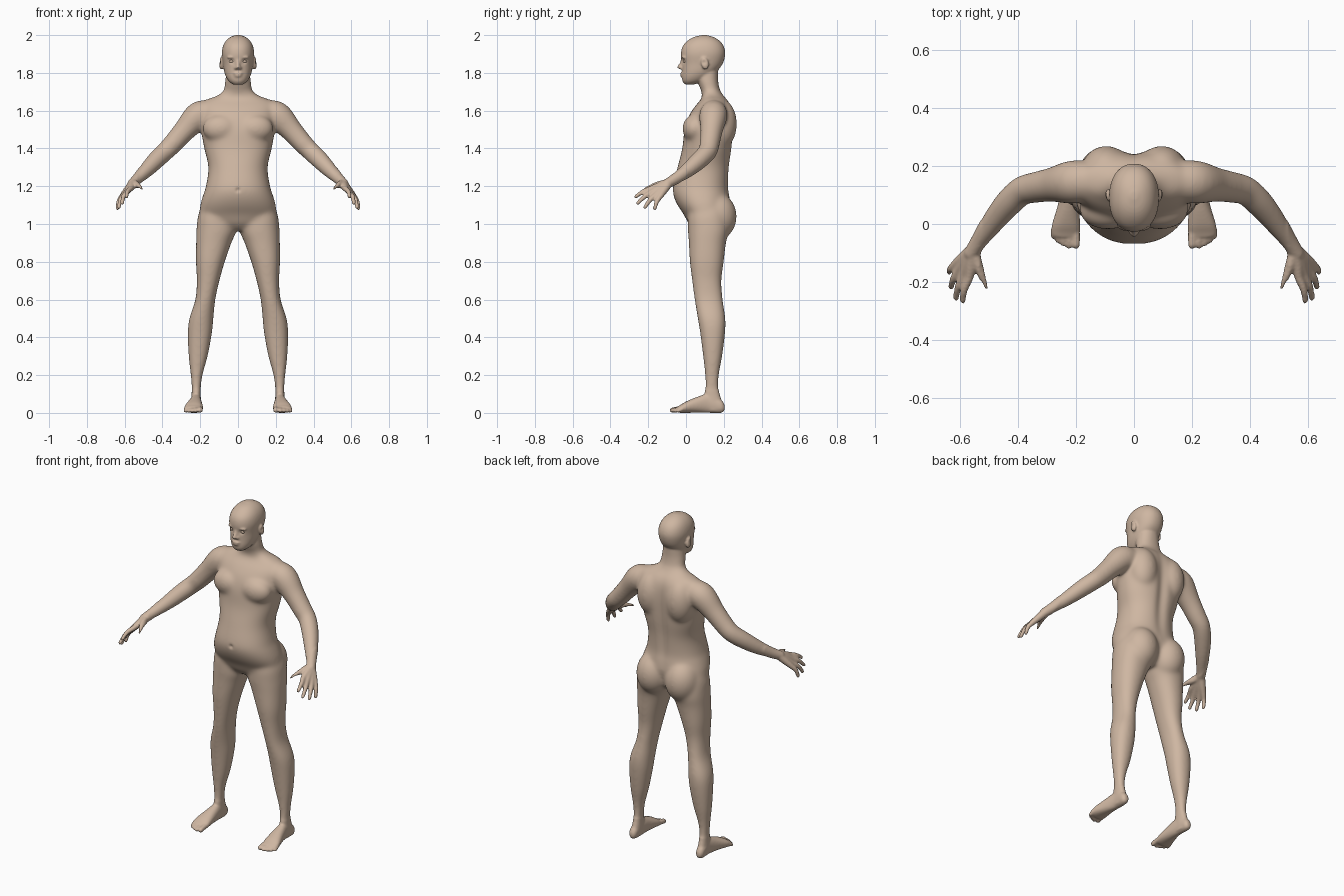
import bpy, bmesh, math
from mathutils import Vector, Matrix

bm = bmesh.new()


def spline(rows, n=5):
    """Catmull-Rom resampling of rows of numbers."""
    out = []
    for i in range(len(rows) - 1):
        a, b, c, d = (rows[max(0, min(len(rows) - 1, i + k))] for k in (-1, 0, 1, 2))
        for s in range(n):
            t = s / n
            out.append([0.5 * (2*q + (r-p)*t + (2*p-5*q+4*r-u)*t*t + (3*q-p-3*r+u)*t**3)
                        for p, q, r, u in zip(a, b, c, d)])
    return out + [list(rows[-1])]


def skin(rings):
    vs = [[bm.verts.new(p) for p in ring] for ring in rings]
    n = len(vs[0])
    for a, b in zip(vs, vs[1:]):
        for i in range(n):
            j = (i + 1) % n
            bm.faces.new((a[i], a[j], b[j], b[i]))
    bm.faces.new(vs[0][::-1])
    bm.faces.new(vs[-1])


def loft(rows, side=1, along='z', power=2.2, n=40):
    """Rows: (position, x0, x1, low, high) as rounded cross-sections."""
    rings = []
    for p, x0, x1, l, h in spline(rows):
        ring = []
        for k in range(n):
            a = 2 * math.pi * k / n
            c, s = math.cos(a), math.sin(a)
            u = (x0+x1)/2 + (x1-x0)/2 * math.copysign(abs(c)**(2/power), c)
            v = (l+h)/2 + (h-l)/2 * math.copysign(abs(s)**(2/power), s)
            ring.append((side*u, v, p) if along == 'z' else (side*u, p, v))
        rings.append(ring)
    skin(rings)


def blob(c, r, side=1, tilt=0):
    m = (Matrix.Translation((side*c[0], c[1], c[2])) @ Matrix.Rotation(tilt, 4, 'X')
         @ Matrix.Diagonal((*r, 1)))
    bmesh.ops.create_uvsphere(bm, u_segments=24, v_segments=16, radius=1, matrix=m)


def tube(rows, side=1, n=20):
    """Rows: (x, y, z, radius); rounded at the far end."""
    pts = spline(rows)
    rings = []
    for i, (x, y, z, r) in enumerate(pts):
        d = Vector(pts[min(i+1, len(pts)-1)][:3]) - Vector(pts[max(i-1, 0)][:3])
        q = d.to_track_quat('Z', 'Y')
        ring = [Vector((x, y, z)) + q @ Vector((r*math.cos(2*math.pi*k/n), r*math.sin(2*math.pi*k/n), 0))
                for k in range(n)]
        rings.append([(side*p.x, p.y, p.z) for p in ring])
    skin(rings)
    blob(pts[-1][:3], (pts[-1][3],) * 3, side)


def sym(z, w, f, b):
    return (z, -w, w, f, b)


# torso and neck
loft([sym(*r) for r in (
    (.965, .06, .05, .18), (1.0, .16, .015, .21), (1.05, .2, -.012, .225), (1.1, .2, -.045, .235),
    (1.15, .186, -.066, .232), (1.2, .17, -.069, .226), (1.3, .157, -.045, .232),
    (1.4, .179, -.02, .245), (1.5, .196, -.008, .252), (1.57, .2, .014, .25),
    (1.62, .205, .045, .24), (1.655, .175, .075, .222), (1.68, .11, .085, .2),
    (1.71, .076, .078, .18), (1.76, .067, .06, .17), (1.82, .06, .05, .17))])

# head
loft([sym(*r) for r in (
    (1.738, .025, -.005, .04), (1.755, .048, -.018, .09), (1.78, .064, -.022, .13),
    (1.81, .074, -.021, .165), (1.85, .08, -.022, .195), (1.9, .086, -.027, .208),
    (1.94, .08, -.018, .2), (1.97, .064, .008, .178), (1.99, .04, .042, .145), (2.0, .012, .085, .11))])

# nose and lips
tube([(0, -.016, 1.875, .008), (0, -.025, 1.85, .009), (0, -.034, 1.831, .012)])
blob((0, -.021, 1.797), (.025, .011, .006))
blob((0, -.02, 1.784), (.021, .011, .006))

for s in (1, -1):
    # nostril, brow, ear
    blob((.012, -.024, 1.826), (.01, .011, .008), s)
    blob((.034, -.008, 1.882), (.024, .016, .007), s)
    blob((.088, .1, 1.85), (.013, .02, .034), s, .2)
    # chest, shoulder blade, buttock
    blob((.09, .045, 1.505), (.098, .064, .075), s)
    blob((.095, .19, 1.53), (.085, .08, .13), s)
    blob((.095, .165, 1.04), (.1, .104, .125), s)

    # leg
    loft([(1.12, .05, .18, .04, .2), (1.05, .02, .21, .012, .22), (.97, .008, .22, .01, .228),
          (.9, .035, .222, .015, .212), (.8, .07, .223, .02, .2), (.7, .098, .218, .032, .188),
          (.6, .12, .226, .045, .195), (.5, .13, .258, .062, .209), (.42, .138, .266, .075, .207),
          (.3, .16, .262, .09, .192), (.2, .187, .251, .1, .175), (.12, .197, .245, .1, .174),
          (.05, .196, .248, .09, .193), (.01, .2, .245, .1, .195)], s)

    # foot and toes
    loft([(.205, .212, .236, .015, .04), (.185, .2, .248, .0, .07), (.12, .195, .25, .0, .1),
          (.06, .19, .264, .001, .085), (0, .185, .282, .0, .06), (-.03, .186, .285, .0, .042),
          (-.045, .192, .28, .004, .034)], s, 'y')
    for x, tip, r in ((.2, -.072, .0145), (.224, -.076, .0105), (.243, -.068, .0105),
                      (.261, -.057, .0105), (.277, -.042, .01)):
        tube([(x, -.02, .022, r), (x, tip + .02, .019, r), (x, tip, r, r)], s)

    # arm
    tube([(.13, .15, 1.59, .06), (.205, .145, 1.575, .076), (.284, .135, 1.494, .06),
          (.345, .125, 1.425, .054), (.385, .115, 1.385, .051), (.43, .075, 1.342, .049),
          (.48, .015, 1.29, .042), (.53, -.055, 1.24, .031), (.56, -.1, 1.213, .026)], s)

    # palm and fingers: knuckle, fingertip
    for k, t in (((.568, -.183, 1.188), (.59, -.265, 1.145)),
                 ((.587, -.175, 1.172), (.613, -.255, 1.11)),
                 ((.603, -.157, 1.156), (.63, -.217, 1.089)),
                 ((.614, -.137, 1.146), (.637, -.165, 1.083))):
        k, t, w = Vector(k), Vector(t), Vector((.555, -.09, 1.218))
        w = w.lerp(k, .08)
        mid = k.lerp(t, .5) + Vector((.006, -.003, .005))
        tube([(*w, .023), (*w.lerp(k, .5), .02), (*k, .0155), (*mid, .0125), (*t, .01)], s)
    # thumb
    tube([(.552, -.1, 1.215, .022), (.535, -.145, 1.208, .019), (.52, -.185, 1.2, .014),
          (.508, -.222, 1.185, .011)], s)

# fuse every part into one skin
bmesh.ops.recalc_face_normals(bm, faces=bm.faces)
mesh = bpy.data.meshes.new("body")
bm.to_mesh(mesh)
bm.free()
body = bpy.data.objects.new("body", mesh)
bpy.context.collection.objects.link(body)
mod = body.modifiers.new("fuse", 'REMESH')
mod.mode = 'VOXEL'
mod.voxel_size = .0056
fused = bpy.data.meshes.new_from_object(body.evaluated_get(bpy.context.evaluated_depsgraph_get()))
body.modifiers.clear()

# soften: strongly on trunk and limbs, lightly on face, hands and feet
bm = bmesh.new()
bm.from_mesh(fused)
soft = [v for v in bm.verts if .12 < v.co.z < 1.72 and abs(v.co.x) < .53]
for verts, count in ((soft, 30), (list(bm.verts), 3)):
    for _ in range(count):
        bmesh.ops.smooth_vert(bm, verts=verts, factor=.5, use_axis_x=True, use_axis_y=True, use_axis_z=True)

# sculpted hollows: eye sockets, navel, ear bowls, spine groove
dents = [((.034, -.018, 1.862), .013, (0, .009, 0)), ((-.034, -.018, 1.862), .013, (0, .009, 0)),
         ((0, -.068, 1.18), .011, (0, .008, 0)),
         ((.1, .095, 1.855), .012, (-.007, 0, 0)), ((-.1, .095, 1.855), .012, (.007, 0, 0))]
for v in bm.verts:
    p = v.co.copy()
    for c, r, d in dents:
        q = (p - Vector(c)).length_squared / (r*r)
        if q < 9:
            v.co += Vector(d) * math.exp(-q)
    if p.y > .14 and 1.1 < p.z < 1.7:
        v.co.y -= .014 * math.sin(math.pi*(p.z-1.1)/.6) * math.exp(-(p.x/.032)**2)
bm.to_mesh(fused)
bm.free()
body.data = fused
fused.shade_smooth()

# eyes
for s, name in ((1, "left_eye"), (-1, "right_eye")):
    bm = bmesh.new()
    blob((.034, -.002, 1.861), (.013, .012, .0085), s)
    m = bpy.data.meshes.new(name)
    bm.to_mesh(m)
    bm.free()
    m.shade_smooth()
    bpy.context.collection.objects.link(bpy.data.objects.new(name, m))

# skin colour
mat = bpy.data.materials.new("skin")
mat.diffuse_color = (.62, .47, .36, 1)
for o in bpy.context.collection.objects:
    o.data.materials.clear()
    o.data.materials.append(mat)
